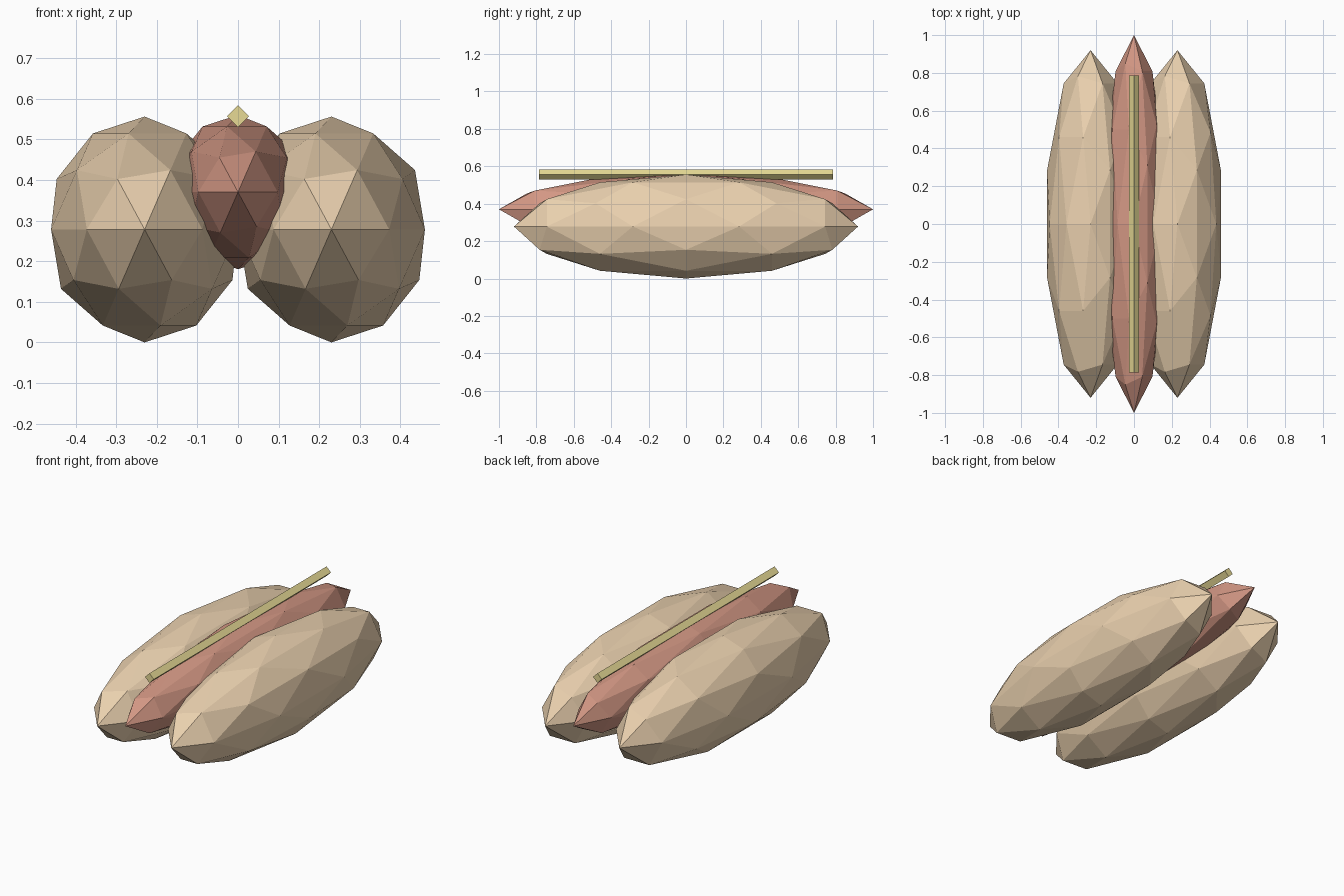
import bpy
import math

if "Cube" in bpy.data.objects:
    bpy.data.objects.remove(bpy.data.objects["Cube"])


def material(name, color):
    m = bpy.data.materials.new(name)
    m.diffuse_color = (*color, 1)
    m.use_nodes = True
    m.node_tree.nodes["Principled BSDF"].inputs["Base Color"].default_value = m.diffuse_color
    return m


def faceted_ellipsoid(name, location, radii, mat):
    bpy.ops.mesh.primitive_ico_sphere_add(subdivisions=2, radius=1, location=location,
                                          rotation=(0, 0, math.pi))
    ob = bpy.context.object
    ob.name = name
    ob.scale = radii
    ob.data.materials.append(mat)
    return ob


bread = material("bread", (0.83, 0.64, 0.43))
meat = material("meat", (0.65, 0.31, 0.23))
yellow = material("yellow", (0.80, 0.70, 0.30))

# Two bun halves
for side, name in ((-1, "bun_left"), (1, "bun_right")):
    faceted_ellipsoid(name, (side * 0.23, 0, 0.278), (0.242, 0.92, 0.278), bread)

# Sausage wedged between them
faceted_ellipsoid("sausage", (0, 0, 0.37), (0.166, 1.0, 0.19), meat)

# Mustard strip: a four-sided rod lying along y, edge upwards
bpy.ops.mesh.primitive_cylinder_add(vertices=4, radius=0.027, depth=1.57,
                                    location=(0, 0, 0.557), rotation=(math.pi / 2, 0, 0))
strip = bpy.context.object
strip.name = "mustard_strip"
strip.data.materials.append(yellow)
